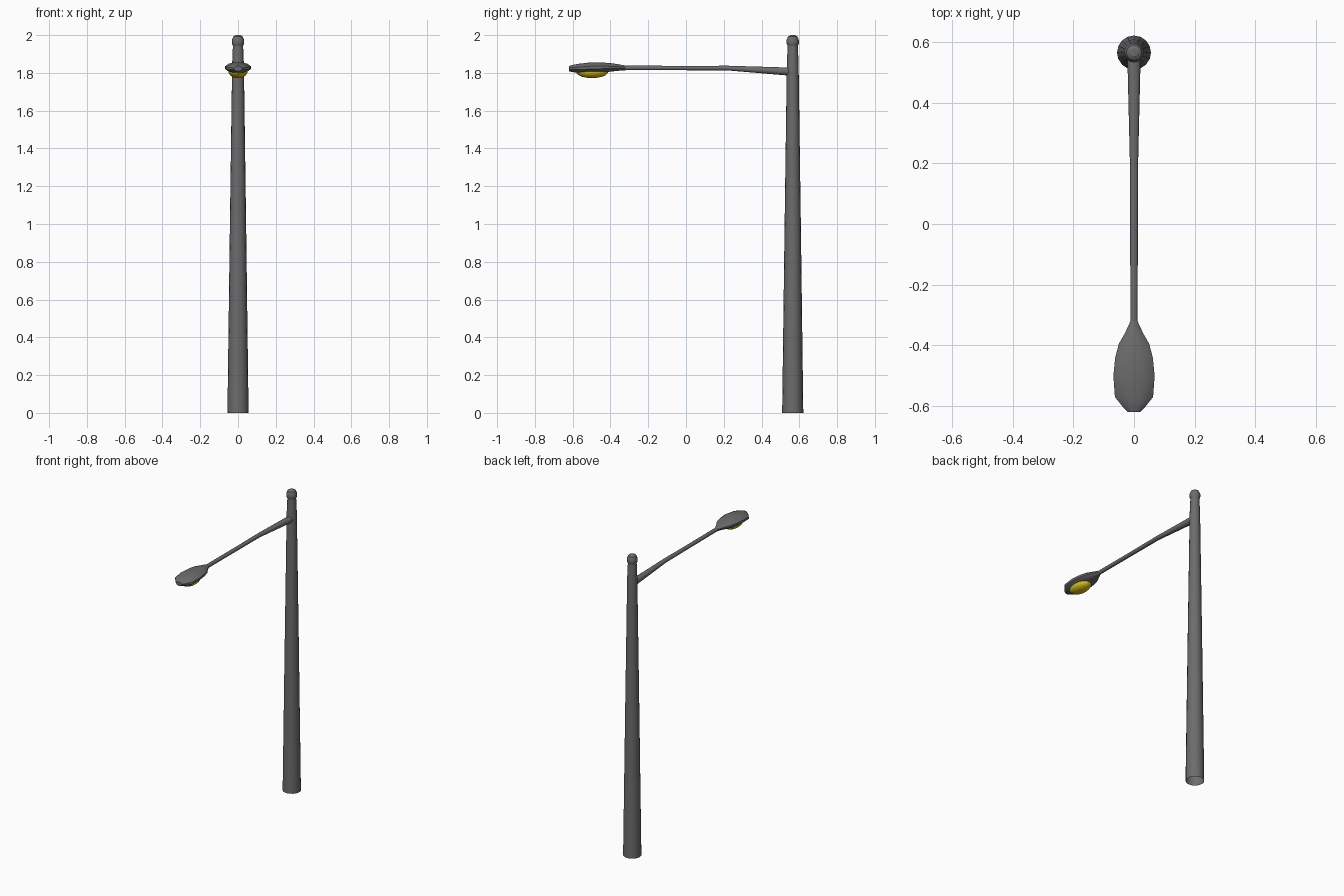
import bpy, bmesh, math
from math import sin, cos, pi

if "Cube" in bpy.data.objects:
    bpy.data.objects.remove(bpy.data.objects["Cube"])

POLE_Y = 0.565


def paint(name, color):
    mat = bpy.data.materials.new(name)
    mat.diffuse_color = (*color, 1)
    mat.use_nodes = True
    mat.node_tree.nodes["Principled BSDF"].inputs["Base Color"].default_value = mat.diffuse_color
    return mat


metal = paint("dark_metal", (.15, .15, .15))
yellow = paint("lens_yellow", (.72, .56, .01))


def loft(name, rings, cap_start=True, cap_end=True, material=metal):
    """Skin a list of closed rings of points."""
    bm = bmesh.new()
    loops = [[bm.verts.new(p) for p in ring] for ring in rings]
    n = len(loops[0])
    for a, b in zip(loops, loops[1:]):
        for i in range(n):
            j = (i + 1) % n
            bm.faces.new((a[i], a[j], b[j], b[i]))
    if cap_start:
        bm.faces.new(loops[0])
    if cap_end:
        bm.faces.new(loops[-1])
    bmesh.ops.recalc_face_normals(bm, faces=bm.faces)
    mesh = bpy.data.meshes.new(name)
    bm.to_mesh(mesh)
    bm.free()
    mesh.materials.append(material)
    obj = bpy.data.objects.new(name, mesh)
    bpy.context.collection.objects.link(obj)
    bpy.ops.object.select_all(action='DESELECT')
    bpy.context.view_layer.objects.active = obj
    obj.select_set(True)
    bpy.ops.object.shade_smooth_by_angle(angle=math.radians(32))


def flat_ring(y, z, rx, ry, n=16):
    return [(rx * cos(2 * pi * i / n), y + ry * sin(2 * pi * i / n), z)
            for i in range(n)]


def upright_ring(y, half_width, bottom, top, n=12):
    # half step offset leaves a narrow vertical band along each side
    k = 1 / cos(pi / n)
    angles = [2 * pi * (i + .5) / n for i in range(n)]
    return [(half_width * k * cos(a), y,
             (top + bottom) / 2 + (top - bottom) / 2 * k * sin(a)) for a in angles]


# Tapered pole, open underneath
pole = [(0, .056), (1.0, .043), (1.75, .0325), (1.85, .031), (1.945, .027)]
loft("pole", [flat_ring(POLE_Y, z, r, r) for z, r in pole], cap_start=False)

# Rounded cap on the pole
cap = [(1.943, .027), (1.955, .0325), (1.974, .0325), (1.992, .025), (2.0, .012)]
loft("pole_cap", [flat_ring(POLE_Y, z, r, r) for z, r in cap])

# Arm: y, half width, bottom, top
arm = [(.555, .022, 1.785, 1.828), (.22, .0140, 1.813, 1.838),
       (0, .0130, 1.814, 1.837), (-.32, .0115, 1.814, 1.839)]
loft("arm", [upright_ring(*s) for s in arm], cap_end=False)

# Lamp head
head = [(-.32, .0115, 1.814, 1.839), (-.36, .030, 1.811, 1.846),
        (-.395, .050, 1.807, 1.851), (-.44, .062, 1.803, 1.855),
        (-.50, .068, 1.800, 1.856), (-.57, .063, 1.800, 1.848),
        (-.605, .035, 1.805, 1.841), (-.62, .020, 1.809, 1.836)]
loft("lamp_head", [upright_ring(*s) for s in head], cap_start=False)

# Yellow lens bulging below the head
lens = [(1.814, 1.0), (1.800, .98), (1.789, .86), (1.780, .64), (1.774, .3)]
loft("lamp_lens", [flat_ring(-.497, z, .050 * s, .085 * s) for z, s in lens],
     material=yellow)
